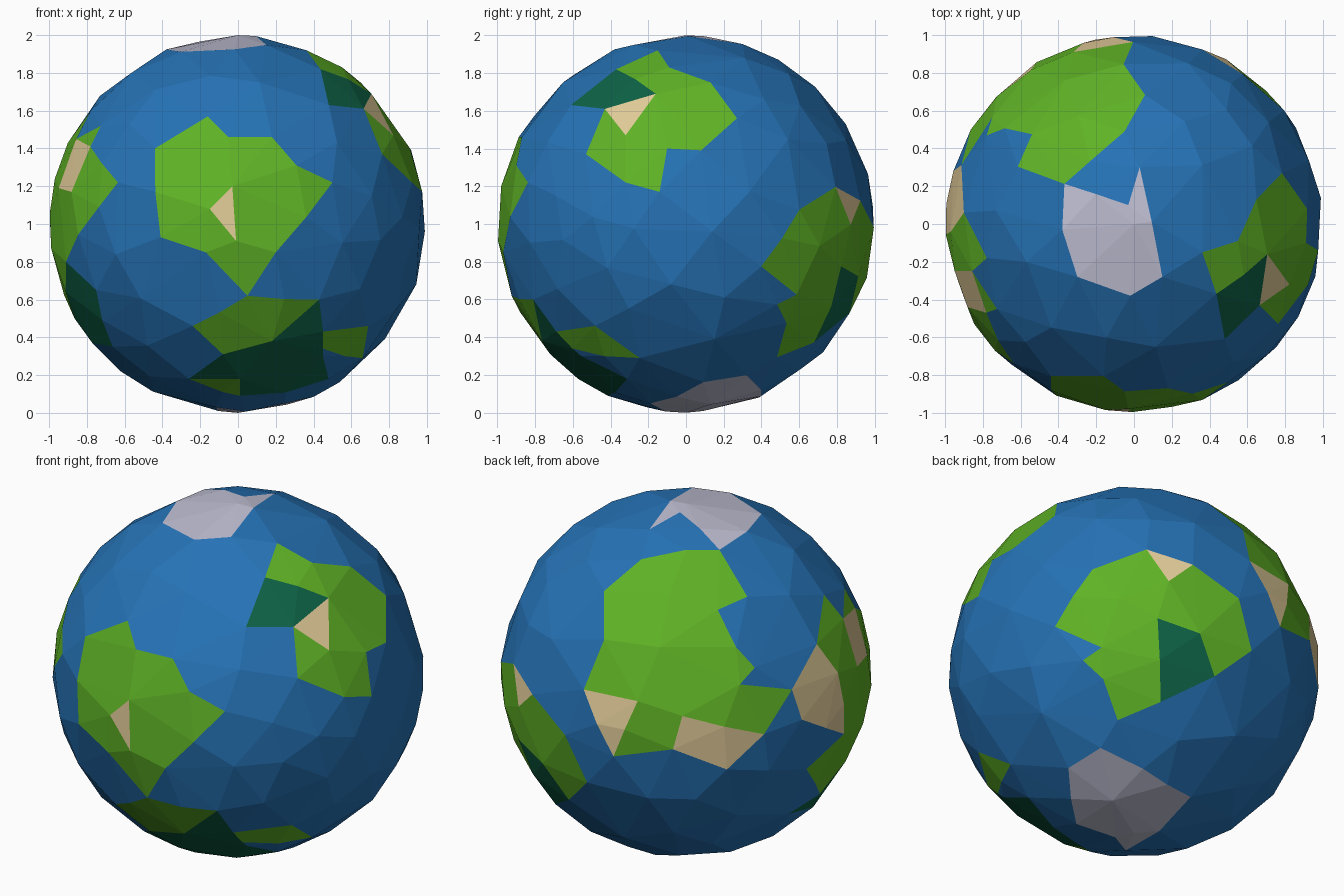
import bpy, bmesh, math, random
from mathutils import Vector

if "Cube" in bpy.data.objects:
    bpy.data.objects.remove(bpy.data.objects["Cube"])

random.seed(4)

COLOURS = {
    "ocean blue": (0.019, 0.171, 0.468),
    "grass green": (0.114, 0.445, 0.019),
    "forest green": (0.0044, 0.122, 0.061),
    "sand tan": (0.753, 0.597, 0.314),
    "polar ice": (0.515, 0.515, 0.645),
}
OCEAN, GRASS, FOREST, SAND, ICE = range(5)


# Directions from which land outlines are drawn on the unit sphere
def view(azimuth, elevation):
    a, e = math.radians(azimuth), math.radians(elevation)
    h = Vector((math.sin(a), -math.cos(a), 0))
    up = Vector((0, 0, 1))
    return (Vector((math.cos(a), math.sin(a), 0)),
            up * math.cos(e) - h * math.sin(e),
            h * math.cos(e) + up * math.sin(e))


FRONT, RIGHT, LEFT, TOP = view(0, 0), view(90, 0), view(270, 0), view(0, 90)
BACK_LEFT, BACK_RIGHT = view(215, 24), view(141, -30)

points, patches = [Vector((0, 0, 1)), Vector((0, 0, -1))], []


def add_point(p, merge=0.06):
    near = min(points, key=lambda q: (q - p).length)
    if (near - p).length < merge:
        return near
    points.append(p)
    return p


def patch(colour, v, outline):
    """Project an outline on to the sphere and remember it as a coloured area."""
    r, u, t = v
    ring = []
    for a, b in outline:
        w = math.sqrt(max(0, 1 - a * a - b * b))
        ring.append(add_point((r * a + u * b + t * w).normalized()))
    for p, q in zip(ring, ring[1:] + ring[:1]):
        if (p - q).length > 0.34:              # split long coast lines
            add_point((p + q).normalized())
    patches.append((colour, v, [(p.dot(r), p.dot(u)) for p in ring]))


def inside(x, y, ring):
    hit = False
    for (x1, y1), (x2, y2) in zip(ring, ring[1:] + ring[:1]):
        if (y1 > y) != (y2 > y) and x < x1 + (y - y1) * (x2 - x1) / (y2 - y1):
            hit = not hit
    return hit


# Front continent
patch(GRASS, FRONT, [(-.16, .57), (-.05, .46), (.18, .46), (.31, .31), (.50, .22),
                     (.20, -.15), (.05, -.38), (-.17, -.15), (-.41, -.07), (-.44, .40)])
patch(SAND, FRONT, [(-.15, .08), (-.03, .20), (-.01, -.09)])

# Southern continent
patch(GRASS, FRONT, [(.05, -.38), (.43, -.40), (.18, -.62), (-.08, -.69), (-.24, -.54)])
patch(FOREST, FRONT, [(-.08, -.69), (.18, -.62), (.43, -.40), (.45, -.57), (.45, -.70),
                      (.48, -.82), (.01, -.91), (.01, -.82), (-.26, -.82)])
patch(GRASS, FRONT, [(.45, -.57), (.69, -.54), (.66, -.71), (.45, -.66)])
patch(GRASS, FRONT, [(-.26, -.82), (.01, -.82), (.01, -.91), (-.08, -.89)])

# Right continent
patch(GRASS, RIGHT, [(-.15, .92), (-.09, .83), (.13, .75), (.27, .56), (.08, .39), (-.10, .40),
                     (-.14, .17), (-.32, .22), (-.53, .37), (-.43, .61), (-.16, .69), (-.37, .82)])
patch(FOREST, RIGHT, [(-.61, .63), (-.37, .82), (-.16, .69), (-.43, .61)])
patch(SAND, RIGHT, [(-.43, .61), (-.16, .69), (-.32, .47)])

# Large back left continent
patch(GRASS, BACK_LEFT, [(0, .67), (.18, .67), (.33, .42), (.17, .35), (.27, .15), (.37, .04),
                         (.29, -.05), (.57, -.08), (.42, -.32), (-.02, -.22), (-.07, -.40),
                         (-.39, -.44), (-.55, -.08), (-.44, .19), (-.44, .45), (-.24, .62)])
patch(SAND, BACK_LEFT, [(-.55, -.08), (-.26, -.14), (-.39, -.44)])
patch(SAND, BACK_LEFT, [(-.02, -.22), (.42, -.32), (.22, -.51), (-.07, -.40)])

# Left continent
patch(GRASS, LEFT, [(-.06, .43), (.18, .60), (.25, .45), (.45, .52), (.47, .41), (.74, .22),
                    (.67, .09), (.36, -.20), (.02, -.50), (-.22, -.24), (.07, -.13), (.04, .24)])
patch(SAND, LEFT, [(-.06, .43), (.04, .24), (.07, -.13), (-.28, .08), (-.31, .25)])
patch(SAND, LEFT, [(.25, .19), (.25, .45), (.44, .41), (.44, .17)])
patch(FOREST, LEFT, [(.36, -.20), (.56, -.35), (.37, -.65), (-.20, -.55), (.02, -.50)])

# Back right continent
patch(GRASS, BACK_RIGHT, [(.05, .66), (-.24, .55), (-.44, .24), (-.19, .13), (-.29, .06),
                          (-.18, -.04), (-.10, -.26), (.13, -.16), (.42, -.02), (.62, .12),
                          (.55, .40), (.30, .58)])
patch(SAND, BACK_RIGHT, [(.05, .66), (.30, .58), (.17, .49)])
patch(FOREST, BACK_RIGHT, [(.11, .29), (.34, .21), (.42, -.02), (.13, -.16)])

# Polar ice caps
patch(ICE, TOP, [(-.36, .20), (-.03, .10), (.03, .30), (.15, -.28), (-.02, -.38),
                 (-.30, -.28), (-.38, -.03)])
patch(ICE, BACK_RIGHT, [(-.19, -.41), (-.36, -.52), (-.31, -.82), (-.10, -.89), (-.04, -.96),
                        (.30, -.67), (.04, -.52)])

# Fill the remaining sphere evenly with points
cands = [Vector([random.gauss(0, 1) for _ in range(3)]).normalized() for _ in range(3000)]
gaps = [min((c - p).length for p in points) for c in cands]
while max(gaps) > 0.23:
    new = cands[gaps.index(max(gaps))]
    points.append(new)
    gaps = [min(g, (c - new).length) for g, c in zip(gaps, cands)]

# Faceted globe: hull of all points, coloured by the patch each face lies in
bm = bmesh.new()
for p in points:
    bm.verts.new(p)
bmesh.ops.convex_hull(bm, input=bm.verts[:])
bmesh.ops.recalc_face_normals(bm, faces=bm.faces[:])
for f in bm.faces:
    c = f.calc_center_median()
    f.smooth = False
    for colour, (r, u, t), ring in patches:
        if c.dot(t) > 0 and inside(c.dot(r), c.dot(u), ring):
            f.material_index = colour
bmesh.ops.translate(bm, verts=bm.verts[:], vec=(0, 0, 1))

mesh = bpy.data.meshes.new("globe")
bm.to_mesh(mesh)
bm.free()
for name, rgb in COLOURS.items():
    mat = bpy.data.materials.new(name)
    mat.diffuse_color = (*rgb, 1)
    mat.use_nodes = True
    mat.node_tree.nodes["Principled BSDF"].inputs["Base Color"].default_value = mat.diffuse_color
    mesh.materials.append(mat)
bpy.context.collection.objects.link(bpy.data.objects.new("globe", mesh))
